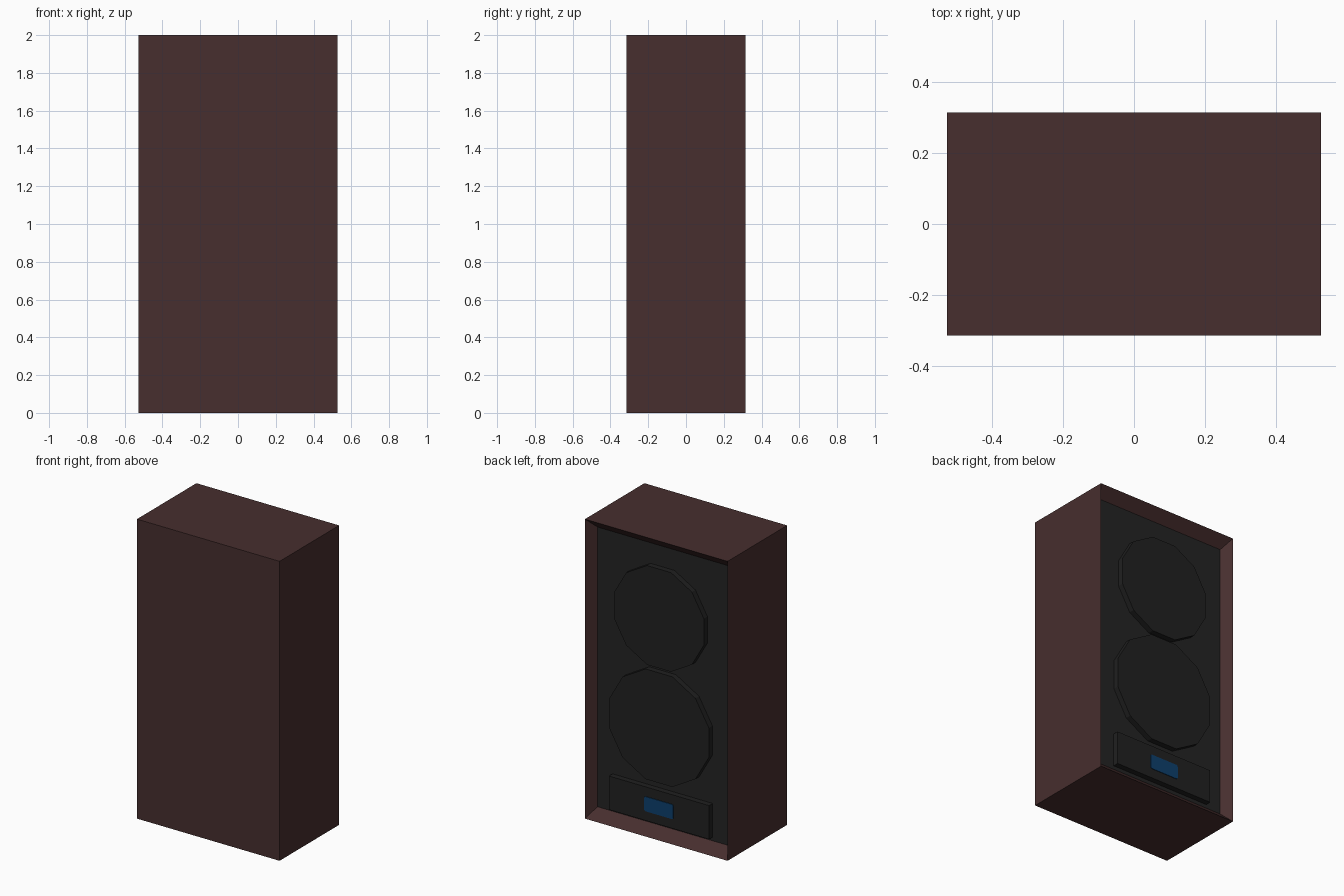
import bpy, bmesh, math
from mathutils import Matrix, Vector

if "Cube" in bpy.data.objects:
    bpy.data.objects.remove(bpy.data.objects["Cube"])

W, D, H = 0.527, 0.314, 2.0      # half width, half depth, height
PANEL_Y = 0.247                  # recessed back panel
PROUD = 0.038                    # how far the fittings stand out


def material(name, rgb):
    m = bpy.data.materials.new(name)
    m.diffuse_color = (*rgb, 1)
    m.use_nodes = True
    m.node_tree.nodes["Principled BSDF"].inputs["Base Color"].default_value = m.diffuse_color
    return m


wood = material("dark_wood", (0.063, 0.0275, 0.0275))
charcoal = material("charcoal_panel", (0.0175, 0.0175, 0.0175))
black = material("black_cone", (0.0145, 0.0145, 0.0145))
blue = material("blue_plate", (0.004, 0.05, 0.15))


def finish(name, bm, *mats):
    bmesh.ops.recalc_face_normals(bm, faces=bm.faces[:])
    mesh = bpy.data.meshes.new(name)
    bm.to_mesh(mesh)
    bm.free()
    for m in mats:
        mesh.materials.append(m)
    obj = bpy.data.objects.new(name, mesh)
    bpy.context.collection.objects.link(obj)
    return obj


def box(bm, centre, size):
    mat = Matrix.Translation(centre) @ Matrix.Diagonal((*size, 1))
    return bmesh.ops.create_cube(bm, size=1, matrix=mat)


# Cabinet: a box whose back is pushed in behind a sloping rim
bm = bmesh.new()
box(bm, (0, 0, H / 2), (2 * W, 2 * D, H))
back = max(bm.faces, key=lambda f: f.calc_center_median().y)
bmesh.ops.inset_region(bm, faces=[back], thickness=0.03, use_even_offset=True)
for v in back.verts:
    v.co = Vector((math.copysign(W - 0.046, v.co.x), PANEL_Y,
                   H / 2 + math.copysign(H / 2 - 0.066, v.co.z - H / 2)))
bm.faces.ensure_lookup_table()
for f in bm.faces:
    f.material_index = int(all(abs(v.co.y - PANEL_Y) < 1e-4 for v in f.verts))
finish("cabinet", bm, wood, charcoal)

# Two twelve-sided speaker discs with flats at the top and sides
for name, z, r in (("upper_speaker", 1.465, 0.343), ("lower_speaker", 0.735, 0.381)):
    bm = bmesh.new()
    mat = (Matrix.Translation((0, PANEL_Y + PROUD / 2, z))
           @ Matrix.Rotation(math.pi / 2, 4, 'X')
           @ Matrix.Rotation(math.pi / 12, 4, 'Z'))
    bmesh.ops.create_cone(bm, cap_ends=True, segments=12, radius1=r, radius2=r,
                          depth=PROUD, matrix=mat)
    # turn so that an edge, not a corner, faces straight up
    top = max(v.co.z for v in bm.verts)
    if sum(abs(v.co.z - top) < 1e-4 for v in bm.verts) < 4:
        bmesh.ops.rotate(bm, verts=bm.verts[:], cent=(0, PANEL_Y, z),
                         matrix=Matrix.Rotation(math.pi / 12, 3, 'Y'))
    finish(name, bm, black)

# Terminal box under the discs
bm = bmesh.new()
box(bm, (0, PANEL_Y + PROUD / 2, 0.203), (0.74, PROUD, 0.225))
finish("terminal_box", bm, black)

# Thin blue plate with clipped corners
bm = bmesh.new()
box(bm, (0, PANEL_Y + PROUD + 0.001, 0.203), (0.216, 0.006, 0.098))
corners = [e for e in bm.edges if abs(e.verts[0].co.y - e.verts[1].co.y) > 0.003]
bmesh.ops.bevel(bm, geom=corners, offset=0.012, segments=2, profile=0.5, affect='EDGES')
finish("blue_plate", bm, blue)
